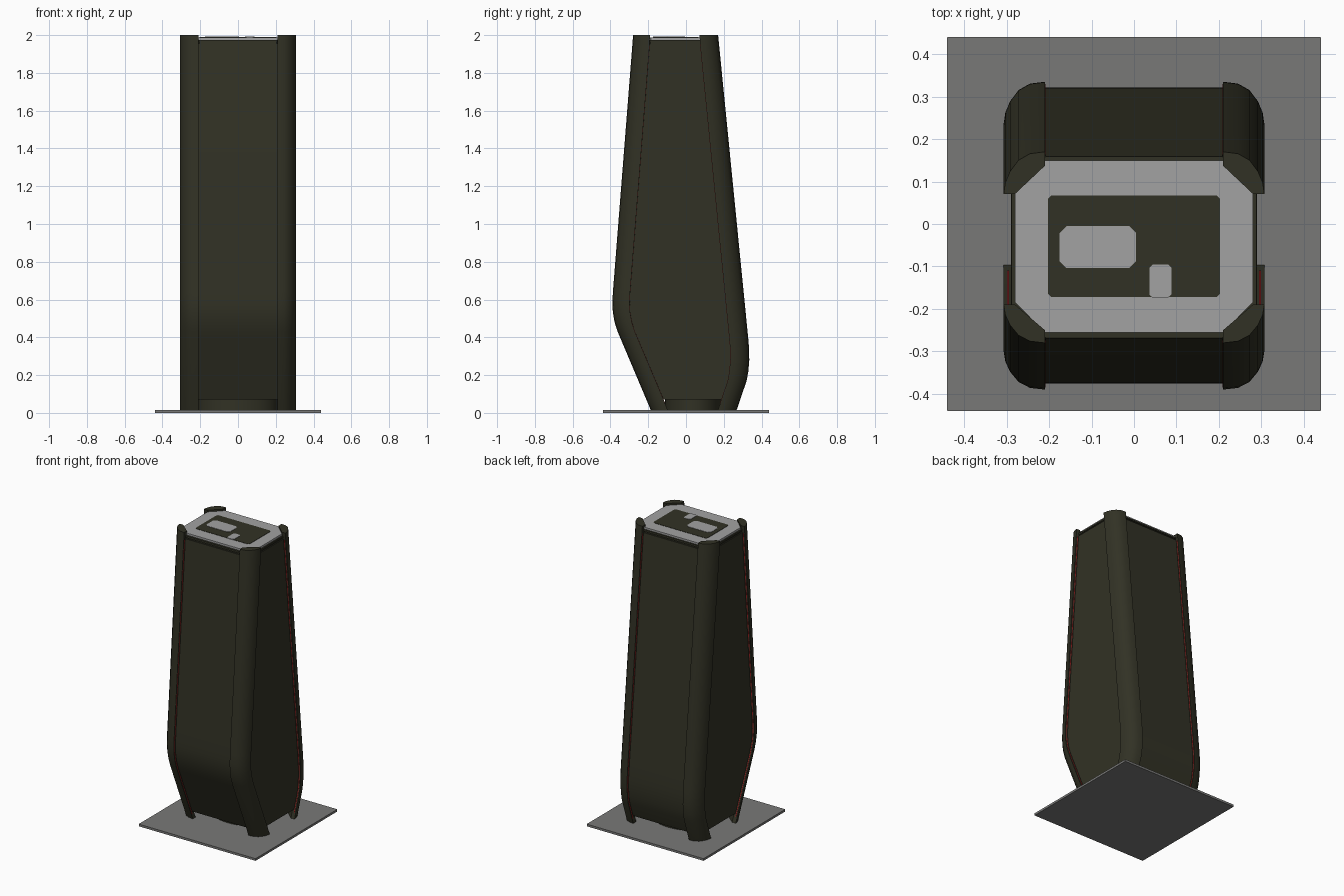
import bpy, bmesh, math

if "Cube" in bpy.data.objects:
    bpy.data.objects.remove(bpy.data.objects["Cube"])

def material(name, rgb):
    m = bpy.data.materials.new(name)
    m.diffuse_color = (*rgb, 1)
    m.use_nodes = True
    m.node_tree.nodes["Principled BSDF"].inputs["Base Color"].default_value = m.diffuse_color
    return m

OLIVE = material("dark olive", (0.031, 0.031, 0.018))
LIGHT = material("light grey", (0.36, 0.36, 0.36))
GREY = material("base grey", (0.19, 0.19, 0.185))
RED = material("red trim", (0.30, 0.015, 0.015))

# Side silhouette of the tower: (height, y)
FRONT = [(0, -.18), (.43, -.362), (.48, -.378), (.53, -.387), (.58, -.39), (.64, -.387), (2, -.28)]
BACK = [(0, .263), (.17, .321), (.22, .33), (.28, .335), (.34, .334), (.40, .329), (2, .17)]

def at(path, z):
    for (z0, y0), (z1, y1) in zip(path, path[1:]):
        if z <= z1:
            return y0 + (y1 - y0) * (z - z0) / (z1 - z0)
    return path[-1][1]

def heights(lo, hi, *paths):
    return sorted({lo, hi} | {z for p in paths for z, _ in p if lo < z < hi})

def loft(name, ring, zs, mat, smooth=True):
    """Skin closed rings stacked at the given heights."""
    bm = bmesh.new()
    rings = [[bm.verts.new((x, y, z)) for x, y in ring(z)] for z in zs]
    for a, b in zip(rings, rings[1:]):
        n = len(a)
        for i in range(n):
            j = (i + 1) % n
            bm.faces.new((a[i], a[j], b[j], b[i]))
    bm.faces.new(rings[0][::-1])
    bm.faces.new(rings[-1])
    bmesh.ops.recalc_face_normals(bm, faces=bm.faces)
    me = bpy.data.meshes.new(name)
    bm.to_mesh(me)
    bm.free()
    me.materials.append(mat)
    ob = bpy.data.objects.new(name, me)
    bpy.context.collection.objects.link(ob)
    if smooth:
        bpy.ops.object.select_all(action='DESELECT')
        ob.select_set(True)
        bpy.context.view_layer.objects.active = ob
        bpy.ops.object.shade_smooth_by_angle(angle=math.radians(30))
    return ob

def octagon(x0, x1, y0, y1, cx, cy):
    return [(x0 + cx, y0), (x1 - cx, y0), (x1, y0 + cy), (x1, y1 - cy),
            (x1 - cx, y1), (x0 + cx, y1), (x0, y1 - cy), (x0, y0 + cy)]

def block(name, x0, x1, y0, y1, z0, z1, mat, c=0.001):
    return loft(name, lambda z: octagon(x0, x1, y0, y1, c, c), (z0, z1), mat, False)

def shell(hx, gap, cx, cy):
    return lambda z: octagon(-hx, hx, at(FRONT, z) + gap, at(BACK, z) - gap, cx, cy)

# Base plate and central pedestal
block("base_plate", -.44, .44, -.44, .44, 0, .015, GREY)
loft("pedestal", lambda z: [(.21 * math.cos(i * math.pi / 24), .04 + .15 * math.sin(i * math.pi / 24))
                            for i in range(48)], (.01, .08), OLIVE)

# Panelled body, groove and top rim
loft("body_panels", shell(.29, .014, .082, .078), heights(.07, 1.955, FRONT, BACK), OLIVE)
loft("top_groove", shell(.284, .021, .08, .075), (1.95, 1.966), OLIVE, False)
loft("top_rim", shell(.289, .013, .082, .078), (1.964, 1.975), OLIVE, False)

# Corner posts with red trim along their inner edges
SECTION = [(.21, 0), (.245, .004), (.272, .018), (.292, .042), (.303, .066), (.307, .09),
           (.28, .09), (.21, .03)]
TRIM_A = [(.2085, .005), (.212, .005), (.212, .010), (.2085, .010)]
TRIM_B = [(.294, .087), (.299, .087), (.299, .0915), (.294, .0915)]

def corner(name, section, path, sx, sy, k, lo, hi, mat):
    loft(name, lambda z: [(sx * x, at(path, z) + sy * d * k) for x, d in section],
         heights(lo, hi, path), mat)

for end, path, sy, k in (("front", FRONT, 1, 1.0), ("back", BACK, -1, 1.1)):
    for side, sx in (("right", 1), ("left", -1)):
        tag = end + "_" + side
        corner(tag + "_post", SECTION, path, sx, sy, k, .012, 2, OLIVE)
        corner(tag + "_trim_inner", TRIM_A, path, sx, sy, k, .05, 1.95, RED)
        corner(tag + "_trim_side", TRIM_B, path, sx, sy, k, .05, 1.95, RED)

# Top plate with dark inlay, light window and slot
loft("top_plate", lambda z: octagon(-.28, .28, -.255, .15, .07, .07), (1.97, 1.988), LIGHT, False)
block("top_inlay", -.203, .203, -.172, .067, 1.986, 1.990, OLIVE, .008)
block("inlay_window", -.175, .005, -.104, -.005, 1.988, 1.992, LIGHT, .016)
block("inlay_slot", .036, .088, -.174, -.095, 1.988, 1.992, LIGHT, .008)
